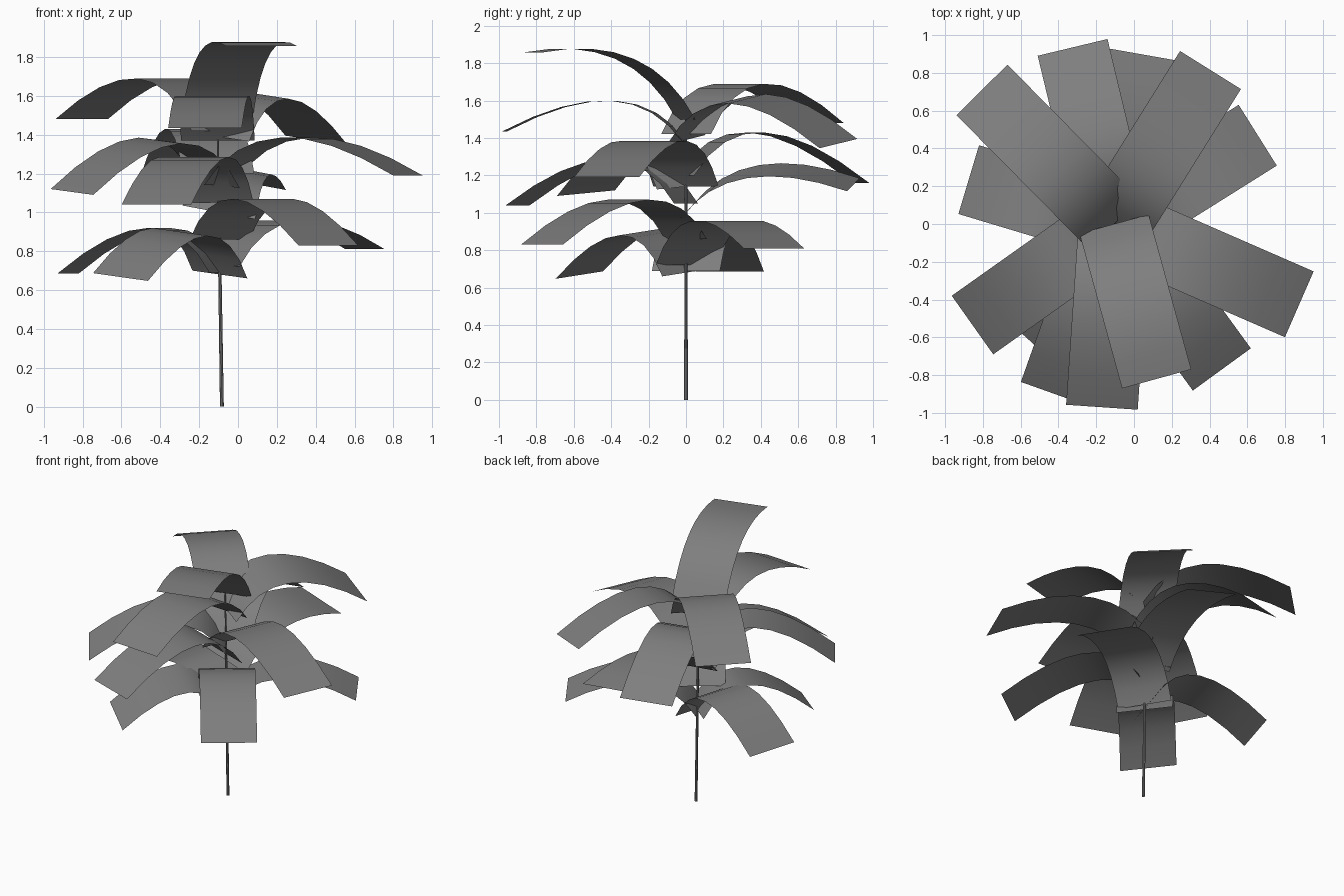
import bpy, bmesh
from math import sqrt
from mathutils import Vector

cube = bpy.data.objects.get("Cube")
if cube:
    bpy.data.objects.remove(cube)

grey = bpy.data.materials.new("leaf grey")
grey.use_nodes = True
colour = (0.21, 0.21, 0.21, 1)
grey.diffuse_color = colour
grey.node_tree.nodes["Principled BSDF"].inputs["Base Color"].default_value = colour

WIDTH, SEGMENTS = 0.38, 8
UP = Vector((0, 0, 1))


def stem_x(z):
    return -0.083 - 0.015 * z


def finish(bm, name):
    mesh = bpy.data.meshes.new(name)
    bm.to_mesh(mesh)
    bm.free()
    obj = bpy.data.objects.new(name, mesh)
    bpy.context.collection.objects.link(obj)
    mesh.materials.append(grey)
    bpy.ops.object.select_all(action='DESELECT')
    obj.select_set(True)
    bpy.context.view_layer.objects.active = obj
    bpy.ops.object.shade_smooth_by_angle()


def leaf(name, x, y, base, peak, tip, roll=0):
    """Arched strip from the stem to (x, y, tip), highest at peak."""
    start = Vector((stem_x(base), 0, base))
    end = Vector((x, y, tip))
    control = start.lerp(end, 0.3)
    control.z = peak + sqrt((peak - base) * (peak - tip))
    out = Vector((x - start.x, y, 0)).normalized()
    side = UP.cross(out) * WIDTH / 2 + UP * roll
    bm = bmesh.new()
    rows = []
    for i in range(SEGMENTS + 1):
        t = i / SEGMENTS
        p = start * (1 - t) ** 2 + control * 2 * t * (1 - t) + end * t * t
        rows.append([bm.verts.new(p - side), bm.verts.new(p + side)])
    for (a, b), (c, d) in zip(rows, rows[1:]):
        bm.faces.new((a, c, d, b))
    finish(bm, name)


# Stem: slim, slightly leaning tapered tube
bm = bmesh.new()
rings = []
for z, r in ((0, 0.01), (0.5, 0.009), (1.0, 0.008), (1.5, 0.004)):
    ring = bmesh.ops.create_circle(bm, segments=8, radius=r)["verts"]
    bmesh.ops.translate(bm, verts=ring, vec=(stem_x(z), 0, z))
    rings.append(ring)
for low, high in zip(rings, rings[1:]):
    for i in range(8):
        j = (i + 1) % 8
        bm.faces.new((low[i], low[j], high[j], high[i]))
bm.faces.new(rings[-1])
bmesh.ops.recalc_face_normals(bm, faces=bm.faces)
finish(bm, "stem")

# Leaves: tip x, tip y, base height, peak height, tip height, roll
leaf("top_leaf", 0.12, -0.82, 1.50, 1.878, 1.857)
leaf("upper_back_right_leaf", -0.805, 0.71, 1.42, 1.69, 1.48)
leaf("upper_back_left_leaf", 0.405, 0.815, 1.39, 1.61, 1.37, 0.025)
leaf("upper_front_leaf", -0.17, -0.97, 1.37, 1.60, 1.435)
leaf("middle_back_leaf", -0.325, 0.935, 1.20, 1.43, 1.16)
leaf("middle_left_leaf", 0.875, -0.425, 1.14, 1.385, 1.19)
leaf("middle_right_leaf", -0.855, -0.535, 1.14, 1.37, 1.105, -0.015)
leaf("middle_front_leaf", -0.42, -0.90, 1.05, 1.285, 1.04)
leaf("lower_back_leaf", 0.06, 0.895, 1.00, 1.23, 1.15, 0.035)
leaf("lower_front_left_leaf", 0.465, -0.77, 0.86, 1.07, 0.83)
leaf("bottom_back_left_leaf", 0.655, 0.47, 0.72, 0.96, 0.81)
leaf("bottom_right_leaf", -0.875, 0.235, 0.69, 0.92, 0.685)
leaf("bottom_front_right_leaf", -0.605, -0.57, 0.68, 0.90, 0.667, -0.02)
